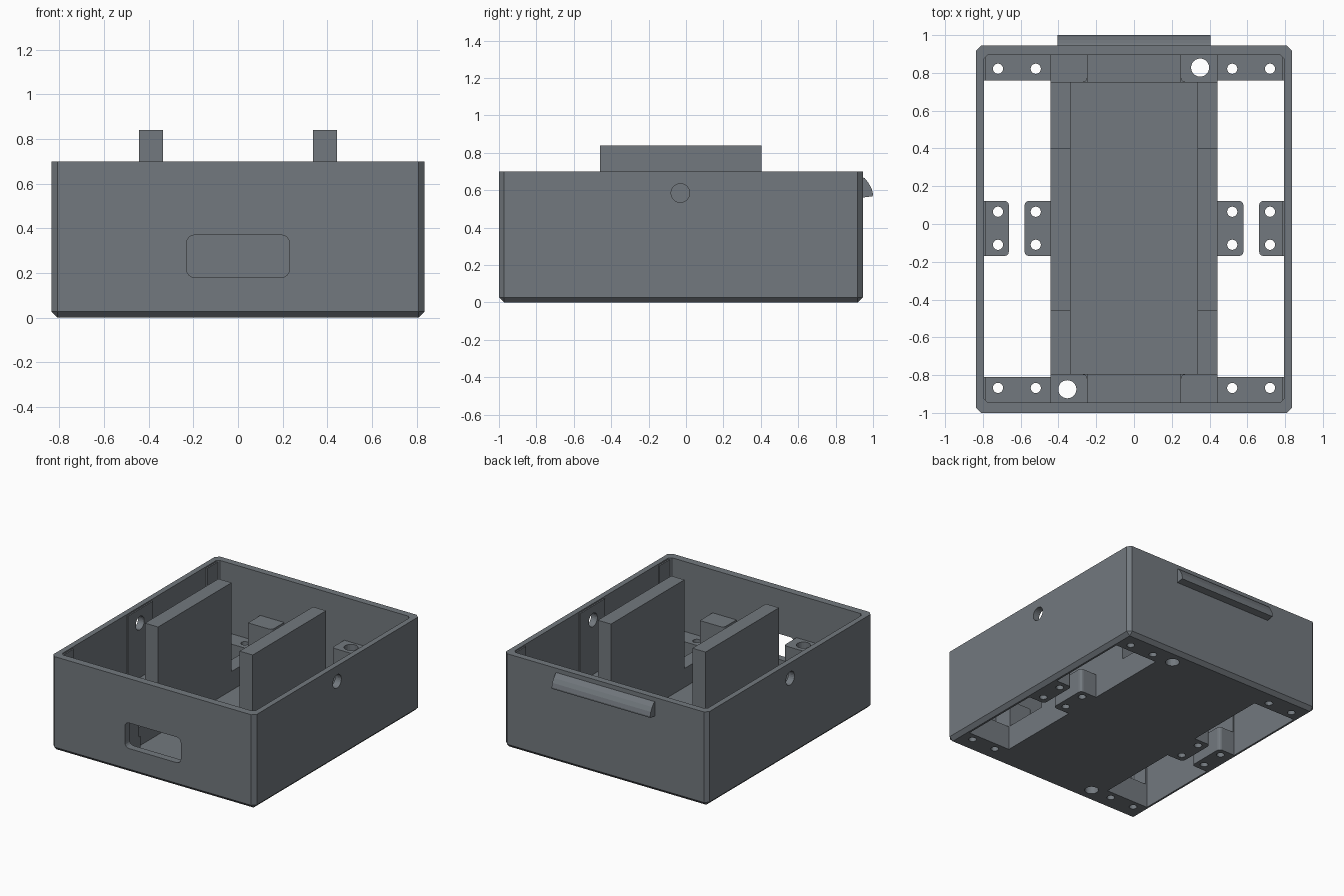
import bpy, bmesh, math
from mathutils import Matrix

if "Cube" in bpy.data.objects:
    bpy.data.objects.remove(bpy.data.objects["Cube"])

grey = bpy.data.materials.new("dark_grey")
grey.diffuse_color = (0.17, 0.19, 0.21, 1)
grey.use_nodes = True
grey.node_tree.nodes["Principled BSDF"].inputs["Base Color"].default_value = grey.diffuse_color


def finish(name, bm):
    bmesh.ops.recalc_face_normals(bm, faces=bm.faces)
    me = bpy.data.meshes.new(name)
    bm.to_mesh(me)
    bm.free()
    me.materials.append(grey)
    ob = bpy.data.objects.new(name, me)
    bpy.context.collection.objects.link(ob)
    return ob


def box(name, x, y, z, bevel=0, pick=None, segments=1):
    bm = bmesh.new()
    bmesh.ops.create_cube(bm, size=1)
    for v in bm.verts:
        v.co = [a[0] + (c + 0.5) * (a[1] - a[0]) for c, a in zip(v.co, (x, y, z))]
    if bevel:
        edges = [e for e in bm.edges if pick(e.verts[0].co, e.verts[1].co)]
        bmesh.ops.bevel(bm, geom=edges, offset=bevel, segments=segments,
                        profile=0.5, affect='EDGES')
    return finish(name, bm)


def rod(name, r, depth, loc, axis='Z'):
    bm = bmesh.new()
    m = Matrix.Translation(loc)
    if axis == 'X':
        m = m @ Matrix.Rotation(math.pi / 2, 4, 'Y')
    bmesh.ops.create_cone(bm, cap_ends=True, segments=24, radius1=r, radius2=r,
                          depth=depth, matrix=m)
    return finish(name, bm)


def cut(ob, *cutters):
    for c in cutters:
        c.hide_render = True
        mod = ob.modifiers.new("cut", 'BOOLEAN')
        mod.operation = 'DIFFERENCE'
        mod.solver = 'EXACT'
        mod.object = c
        bpy.context.view_layer.objects.active = ob
        bpy.ops.object.modifier_apply(modifier=mod.name)
        bpy.data.objects.remove(c)


def span(s, a, b):
    return tuple(sorted((s * a, s * b)))


def upright(a, b):
    return abs(a.z - b.z) > 0.01


BASE = 0.18  # top of the side rails and end strips
TRAY = 0.04  # top of the thin middle floor

# Outer shell with chamfered corners and bottom edge
shell = box("enclosure_shell", (-0.836, 0.836), (-1, 0.945), (0, 0.70), 0.027,
            lambda a, b: upright(a, b) or max(a.z, b.z) < 0.01)
cut(shell, box("cavity", (-0.795, 0.795), (-0.945, 0.895), (BASE, 1), 0.02, upright))
# Deep tray between the rails, with slightly raised ends between the posts
cut(shell, box("tray_recess", (-0.335, 0.335), (-0.795, 0.75), (TRAY, 0.5)))
cut(shell, box("tray_ends", (-0.247, 0.247), (-0.945, 0.895), (TRAY + 0.025, 0.5)))

# Front window and side holes
cut(shell, box("window", (-0.23, 0.23), (-1.1, -0.9), (BASE, 0.37), 0.035,
               lambda a, b: abs(a.y - b.y) > 0.01, 4))
cut(shell, rod("side_hole", 0.05, 3, (0, -0.03, 0.585), 'X'))

# Floor openings on both sides and screw holes in the end strips
for s in (-1, 1):
    cut(shell, box("opening", span(s, 0.443, 0.795), (-0.81, 0.76), (-0.1, BASE + 0.05)))
    for x in (0.52, 0.72):
        for y in (-0.868, 0.822):
            cut(shell, rod("hole", 0.027, 1, (s * x, y, 0)))
for x, y in ((0.35, 0.828), (-0.353, -0.875)):
    cut(shell, rod("post_hole", 0.048, 2, (x, y, 0)))

for s, side in ((-1, "left"), (1, "right")):
    # Tall divider plates
    box(f"divider_{side}", span(s, 0.335, 0.443), (-0.46, 0.403), (BASE, 0.84))

    # Middle screw tabs, rounded on their free side
    for part, x0, x1, hx, free in (("inner", 0.443, 0.58, 0.52, 0.58),
                                   ("outer", 0.795, 0.662, 0.72, 0.662)):
        tab = box(f"{part}_tab_{side}", span(s, x0, x1), (-0.17, 0.123), (0, BASE), 0.025,
                  lambda a, b: upright(a, b) and abs(abs(a.x) - free) < 0.001, 3)
        for y in (-0.11, 0.065):
            cut(tab, rod("hole", 0.027, 1, (s * hx, y, 0)))

    # Thin pad around each side hole
    pad = box(f"hole_pad_{side}", span(s, 0.785, 0.796), (-0.17, 0.123), (BASE, 0.69))
    cut(pad, rod("side_hole", 0.05, 3, (0, -0.03, 0.585), 'X'))

    # End posts, rounded at the corner facing the middle
    for end, y in (("front", (-0.945, -0.795)), ("back", (0.75, 0.895))):
        inner_y = min(y, key=abs)
        post = box(f"{end}_post_{side}", span(s, 0.247, 0.443), y, (BASE, 0.38), 0.025,
                   lambda a, b: upright(a, b) and abs(a.x) < 0.3
                   and abs(a.y - inner_y) < 0.001, 3)
        if (end == "back") == (s > 0):
            hole = (0.35, 0.828) if s > 0 else (-0.353, -0.875)
            cut(post, rod("post_hole", 0.048, 2, (*hole, 0)))

        # Thin corner pads on the side walls
        py = (-0.945, -0.81) if end == "front" else (0.76, 0.895)
        box(f"{end}_wall_pad_{side}", span(s, 0.785, 0.796), py, (BASE, 0.69))

# Catch lip along the back wall
profile = [(0.94, 0.67), (0.955, 0.665), (0.975, 0.64), (0.992, 0.61), (1.0, 0.58),
           (0.998, 0.568), (0.94, 0.56)]
bm = bmesh.new()
face = bm.faces.new([bm.verts.new((-0.405, y, z)) for y, z in profile])
ext = bmesh.ops.extrude_face_region(bm, geom=[face], use_keep_orig=True)
for v in ext["geom"]:
    if isinstance(v, bmesh.types.BMVert):
        v.co.x = 0.405
finish("catch_lip", bm)
